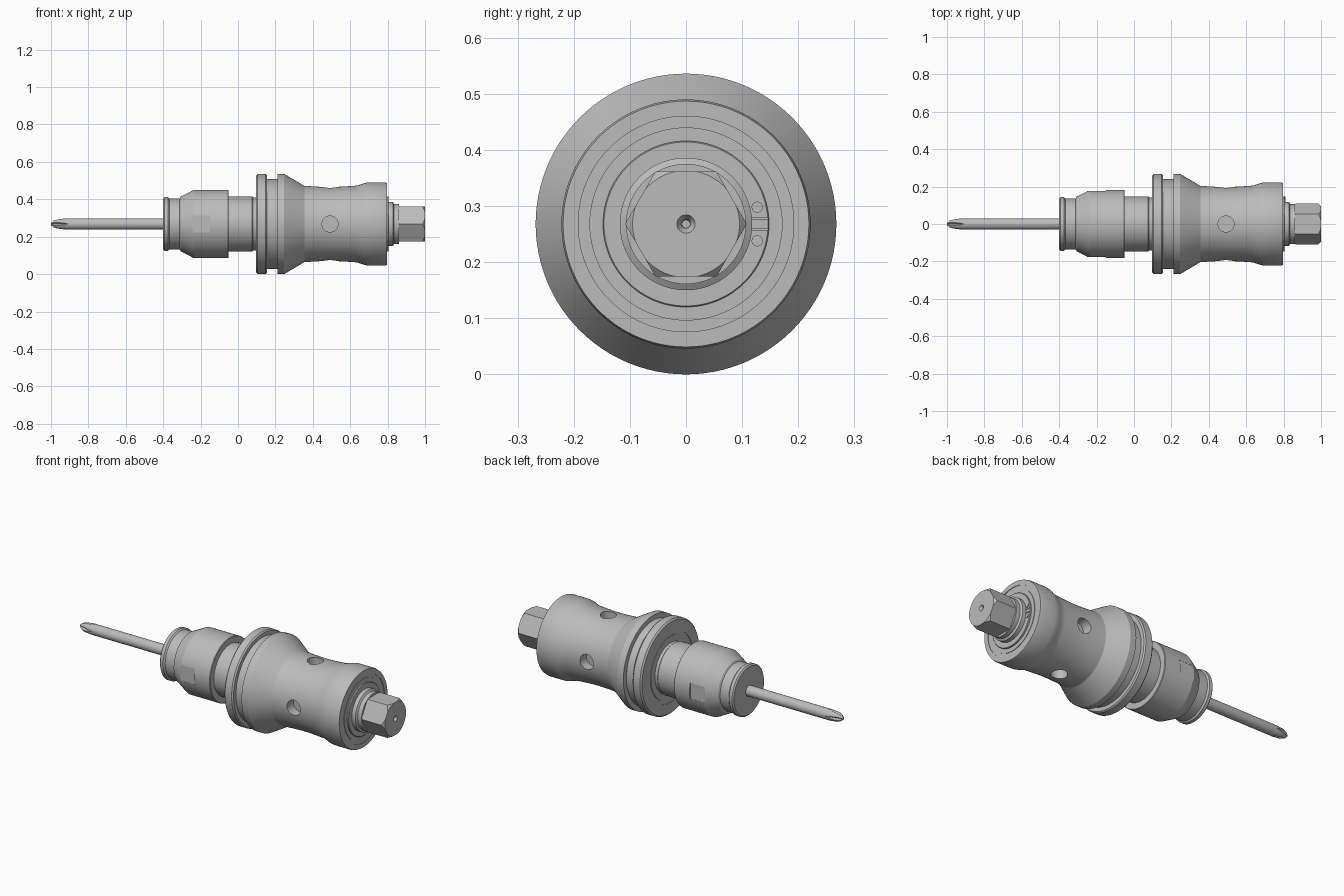
import bpy, bmesh, math
from mathutils import Matrix, Vector

if "Cube" in bpy.data.objects:
    bpy.data.objects.remove(bpy.data.objects["Cube"])

AXIS = 0.268  # height of the turning axis

steel = bpy.data.materials.new("grey steel")
steel.use_nodes = True
grey = (0.5, 0.5, 0.5, 1)
steel.diffuse_color = grey
steel.node_tree.nodes["Principled BSDF"].inputs["Base Color"].default_value = grey


def finish(name, bm):
    bmesh.ops.recalc_face_normals(bm, faces=bm.faces)
    mesh = bpy.data.meshes.new(name)
    bm.to_mesh(mesh)
    bm.free()
    mesh.materials.append(steel)
    ob = bpy.data.objects.new(name, mesh)
    bpy.context.collection.objects.link(ob)
    return ob


def lathe(name, profile, sides=96):
    """Turn a list of (x, radius) pairs around the long axis and cap the ends."""
    bm = bmesh.new()
    rings = []
    for x, r in profile:
        angles = [math.tau * i / sides for i in range(sides)]
        rings.append([bm.verts.new((x, r * math.cos(a), AXIS + r * math.sin(a))) for a in angles])
    for a, b in zip(rings, rings[1:]):
        for i in range(sides):
            j = (i + 1) % sides
            bm.faces.new((a[i], a[j], b[j], b[i]))
    bm.faces.new(rings[0])
    bm.faces.new(rings[-1])
    return finish(name, bm)


def box(name, size, matrix):
    bm = bmesh.new()
    bmesh.ops.create_cube(bm, size=1, matrix=matrix @ Matrix.Diagonal((*size, 1)))
    return finish(name, bm)


def rod(name, radius, depth, matrix):
    bm = bmesh.new()
    bmesh.ops.create_cone(bm, cap_ends=True, segments=40, radius1=radius,
                          radius2=radius, depth=depth, matrix=matrix)
    return finish(name, bm)


def around(turn):
    """Frame on the axis, turned about it; its z points outward."""
    return Matrix.Translation((0, 0, AXIS)) @ Matrix.Rotation(turn, 4, "X")


def cut(ob, cutter, operation="DIFFERENCE"):
    mod = ob.modifiers.new("cut", "BOOLEAN")
    mod.operation, mod.object, mod.solver = operation, cutter, "EXACT"
    bpy.context.view_layer.objects.active = ob
    bpy.ops.object.modifier_apply(modifier=mod.name)
    bpy.data.objects.remove(cutter)


QUARTERS = [math.pi / 2 * i for i in range(4)]

# Driver bit with a four-fluted cross tip
bit = lathe("driver_bit", [(-1, 0.007), (-0.985, 0.019), (-0.965, 0.026), (-0.92, 0.03),
                           (-0.35, 0.03)], 48)
for turn in QUARTERS:
    slope = Matrix.Rotation(-0.25, 4, "Y")
    place = around(turn) @ Matrix.Translation((-1, 0, 0.006)) @ slope
    vee = place @ Matrix.Translation((0, 0, 0.05)) @ Matrix.Rotation(math.pi / 4, 4, "X")
    side = 0.05 * math.sqrt(2)
    cut(bit, box("flute_cutter", (0.4, side, side), vee))

# Chuck with a grooved nose and two wrench flats
chuck = lathe("chuck", [(-0.4, 0.136), (-0.393, 0.144), (-0.375, 0.144), (-0.367, 0.136),
                        (-0.312, 0.136), (-0.306, 0.146), (-0.235, 0.183), (-0.053, 0.183),
                        (-0.05, 0.18)])
for turn in (math.pi / 2, -math.pi / 2):
    place = around(turn) @ Matrix.Translation((-0.198, 0, 0.226))
    cut(chuck, box("flat_cutter", (0.095, 0.092, 0.1), place))

# Sleeve between the chuck and the flange
sleeve = lathe("sleeve", [(-0.06, 0.147), (0.075, 0.147), (0.08, 0.143), (0.11, 0.143)])

# Flanged body with a gripper groove, waist and shallow end rings
waist = [(0.355 + 0.265 * t / 10, 0.204 - 0.006 * math.sin(math.pi * t / 10)) for t in range(11)]
flare = [(0.62 + 0.08 * t / 6, 0.213 - 0.009 * math.cos(math.pi * t / 6)) for t in range(1, 7)]
body = lathe("flanged_body", [(0.097, 0.14), (0.097, 0.18), (0.1, 0.18), (0.1, 0.2), (0.097, 0.2),
                              (0.097, 0.26), (0.105, 0.268), (0.147, 0.268), (0.155, 0.262),
                              (0.155, 0.24), (0.21, 0.24), (0.21, 0.268), (0.247, 0.268)]
             + waist + flare
             + [(0.785, 0.222), (0.796, 0.219), (0.796, 0.192), (0.793, 0.192),
                (0.793, 0.172), (0.796, 0.172), (0.796, 0.14)])
for turn in QUARTERS:
    place = around(turn) @ Matrix.Translation((0.492, 0, 0.2))
    cut(body, rod("hole_cutter", 0.043, 0.12, place))

# End washer, retaining ring ears and collar
washer = lathe("end_washer", [(0.78, 0.148), (0.803, 0.148), (0.805, 0.146)])
for label, s in (("upper", 1), ("lower", -1)):
    spot = Matrix.Translation((0.805, 0.127, AXIS + s * 0.03))
    rod(label + "_ring_ear", 0.01, 0.008, spot @ Matrix.Rotation(math.pi / 2, 4, "Y"))
    box(label + "_ring_tab", (0.008, 0.03, 0.004),
        Matrix.Translation((0.805, 0.132, AXIS + s * 0.01)))
collar = lathe("collar", [(0.79, 0.118), (0.828, 0.118), (0.835, 0.107), (0.86, 0.107)])

# Hexagonal drive end with chamfered corners and a centre hole
hexagon = lathe("hex_drive", [(0.85, 0.1085), (1, 0.1085)], 6)
cut(hexagon, lathe("chamfer_cutter", [(0.84, 0.086), (0.868, 0.112), (0.982, 0.112),
                                      (1.01, 0.086)]), "INTERSECT")
cut(hexagon, lathe("centre_cutter", [(0.955, 0.007), (0.985, 0.008), (1.002, 0.0175)], 32))

# Smooth shading with sharp machined edges
for ob in (bit, chuck, sleeve, body, washer, collar, hexagon):
    bpy.ops.object.select_all(action="DESELECT")
    ob.select_set(True)
    bpy.context.view_layer.objects.active = ob
    bpy.ops.object.shade_smooth_by_angle(angle=math.radians(22))
